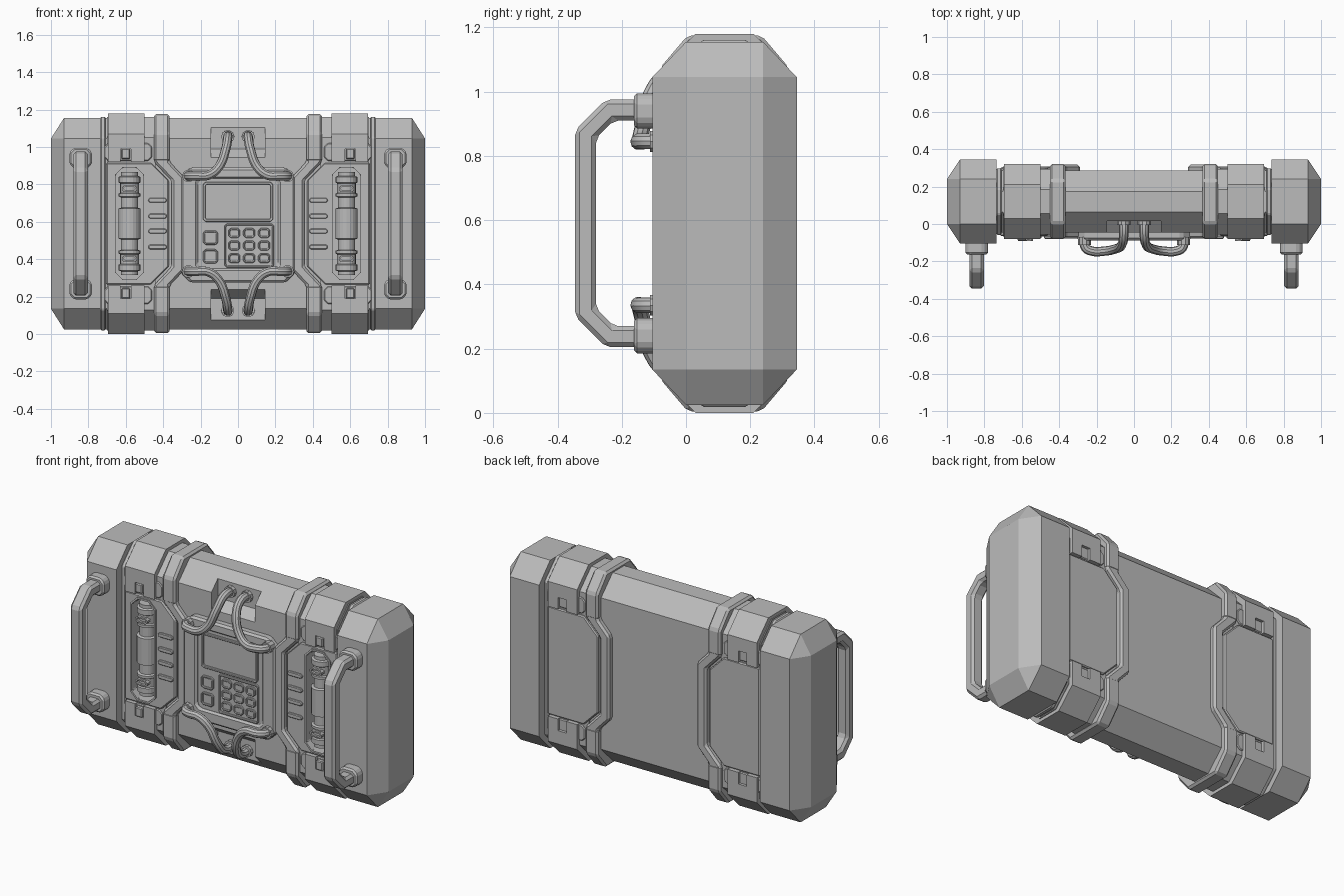
import bpy, bmesh, math
from mathutils import Matrix, Vector

if "Cube" in bpy.data.objects:
    bpy.data.objects.remove(bpy.data.objects["Cube"], do_unlink=True)

# Every part shares one origin at the case centre; heights are measured from it
MID_Y, MID_Z = 0.12, 0.59

grey = bpy.data.materials.new("plain_grey")
grey.use_nodes = True
grey.diffuse_color = (0.5, 0.5, 0.5, 1)
grey.node_tree.nodes["Principled BSDF"].inputs["Base Color"].default_value = (0.5, 0.5, 0.5, 1)


def place(name, mesh, mirror="", bevel=0, cutters=()):
    obj = bpy.data.objects.new(name, mesh)
    bpy.context.collection.objects.link(obj)
    obj.location = (0, MID_Y, MID_Z)
    mesh.transform(Matrix.Translation((0, -MID_Y, 0)))
    mesh.materials.clear()
    mesh.materials.append(grey)
    if bevel:
        mod = obj.modifiers.new("edges", "BEVEL")
        mod.width, mod.segments, mod.limit_method = bevel, 1, "ANGLE"
    if mirror:
        mod = obj.modifiers.new("mirror", "MIRROR")
        mod.use_axis = [a in mirror for a in "XYZ"]
        mod.use_mirror_merge = False
    for cutter in cutters:
        mod = obj.modifiers.new("cut", "BOOLEAN")
        mod.operation, mod.object, mod.solver = "DIFFERENCE", cutter, "EXACT"
    return obj


def finish(bm, name, smooth=False, **kw):
    bmesh.ops.recalc_face_normals(bm, faces=bm.faces)
    for f in bm.faces:
        f.smooth = smooth
    mesh = bpy.data.meshes.new(name)
    bm.to_mesh(mesh)
    bm.free()
    return place(name, mesh, **kw)


def prism(name, loops, a, b, axis="Y", **kw):
    """Extrude an outline, with optional holes, from a to b along an axis."""
    bm = bmesh.new()
    for loop in loops:
        vs = [bm.verts.new((u, a, v) if axis == "Y" else (a, u, v)) for u, v in loop]
        if len(loops) == 1:
            bm.faces.new(vs)
        else:
            for i, v in enumerate(vs):
                bm.edges.new((v, vs[i - 1]))
    if len(loops) > 1:
        bmesh.ops.triangle_fill(bm, edges=bm.edges[:], use_beauty=True)
    out = bmesh.ops.extrude_face_region(bm, geom=bm.faces[:], use_keep_orig=True)
    shift = Vector((0, b - a, 0) if axis == "Y" else (b - a, 0, 0))
    moved = [g for g in out["geom"] if isinstance(g, bmesh.types.BMVert)]
    bmesh.ops.translate(bm, verts=moved, vec=shift)
    return finish(bm, name, **kw)


def rect(x0, x1, z0, z1, c=0):
    if not c:
        return [(x0, z0), (x1, z0), (x1, z1), (x0, z1)]
    return [(x0 + c, z0), (x1 - c, z0), (x1, z0 + c), (x1, z1 - c),
            (x1 - c, z1), (x0 + c, z1), (x0, z1 - c), (x0, z0 + c)]


def sym(points):
    return points + [(u, -v) for u, v in reversed(points)]


def section(hy, hz, cy, cz, low=None):
    """Chamfered case section; low keeps only the part above that height."""
    top = [(MID_Y + hy, hz - cz), (MID_Y + hy - cy, hz),
           (MID_Y - hy + cy, hz), (MID_Y - hy, hz - cz)]
    if low is None:
        return sym(top)
    return top + [(MID_Y - hy, low), (MID_Y + hy, low)]


# Cutters for the cell bays and the cable recesses
bay = rect(0.505, 0.655, -0.3, 0.3, 0.04)
bay_cutter = prism("bay_cutter", [bay], -0.2, 0.03, mirror="X")
recess = [(-0.1, 0.31), (0.015, 0.40), (0.015, 0.6), (-0.1, 0.6)]
recess_cutter = prism("recess_cutter", [recess], -0.145, 0.145, "X", mirror="Z")
for c in (bay_cutter, recess_cutter):
    c.hide_render = True
    c.display_type = "WIRE"
    c.hide_set(True)

# Main body
prism("body", [section(0.165, 0.565, 0.11, 0.11)], -0.75, 0.75, "X",
      cutters=(bay_cutter, recess_cutter))
prism("side_body", [section(0.175, 0.571, 0.11, 0.11)], 0.44, 0.7, "X",
      mirror="X", cutters=(bay_cutter,))
prism("seal_rib", [section(0.178, 0.571, 0.11, 0.11)], 0.708, 0.736, "X", mirror="X", bevel=0.006)

# End caps, tapering outward to a flat rectangle
bm = bmesh.new()
pts = [(x, y, z) for x in (0.735, 0.93) for y, z in section(0.225, 0.565, 0.105, 0.11)]
pts += [(1, y, z) for y, z in rect(0.0, 0.24, -0.455, 0.455)]
bmesh.ops.convex_hull(bm, input=[bm.verts.new(p) for p in pts])
bmesh.ops.dissolve_limit(bm, angle_limit=0.01, verts=bm.verts[:], edges=bm.edges[:])
finish(bm, "end_cap", mirror="X")

# Straps over the top and bottom, bending inward on the front and back
prism("strap_wrap", [section(0.2, 0.585, 0.085, 0.1, 0.33)], 0.365, 0.45, "X",
      mirror="XZ", bevel=0.012)
bend = sym([(0.37, 0.36), (0.365, 0.33), (0.29, 0.25)]) + \
    list(reversed(sym([(0.445, 0.36), (0.45, 0.33), (0.355, 0.23)])))
prism("strap_bend", [bend], -0.078, -0.02, mirror="XY", bevel=0.012)

# Side panels: the front one is open over the bay
panel = sym([(0.705, 0.325), (0.465, 0.325), (0.37, 0.23)])
prism("front_side_panel", [panel, bay], -0.068, -0.03, mirror="X", bevel=0.006)
prism("back_side_panel", [panel], 0.27, 0.308, mirror="X", bevel=0.006)
prism("bay_rim", [rect(0.495, 0.665, -0.31, 0.31, 0.045), bay], -0.075, -0.05, mirror="X")
prism("latch_bed", [rect(0.46, 0.715, 0.335, 0.43, 0.02)], -0.063, -0.03, mirror="XYZ", bevel=0.005)

# Latch plates with a notch between two prongs, and front catches
prism("latch_plate", [section(0.2, 0.59, 0.11, 0.11, 0.40)], 0.5, 0.695, "X", mirror="XZ")
for label, x0, x1 in (("inner", 0.5, 0.572), ("outer", 0.628, 0.695)):
    prism(label + "_latch_prong", [rect(x0, x1, 0.33, 0.41)], -0.08, -0.03, mirror="XYZ")
prism("catch", [rect(0.577, 0.623, 0.345, 0.40)], -0.088, -0.04, mirror="XZ", bevel=0.005)

# Power cells, turned from a stepped profile
bm = bmesh.new()
half = [(0, 0.275), (0.045, 0.275), (0.045, 0.255), (0.058, 0.25), (0.058, 0.22),
        (0.05, 0.215), (0.05, 0.165), (0.058, 0.16), (0.058, 0.145), (0.045, 0.14),
        (0.045, 0.085), (0.06, 0.08)]
CELL = Vector((0.58, -0.03, 0))
vs = [bm.verts.new(CELL + Vector((r, 0, z))) for r, z in sym(half)]
es = [bm.edges.new(pair) for pair in zip(vs, vs[1:])]
bmesh.ops.spin(bm, geom=vs + es, cent=CELL, axis=(0, 0, 1), angle=math.tau, steps=20)
bmesh.ops.remove_doubles(bm, verts=bm.verts, dist=0.0005)
finish(bm, "power_cell", mirror="X")
prism("cell_window", [rect(0.54, 0.62, 0.17, 0.205, 0.012),
                      rect(0.55, 0.61, 0.178, 0.197, 0.006)], -0.092, -0.05, mirror="XZ")

# Vent slats
for z in (0.04, 0.125):
    prism("vent_slat", [rect(0.38, 0.48, z - 0.013, z + 0.013, 0.009)], -0.08, -0.05,
          mirror="XZ", bevel=0.004)

# Control panel with screen, keypad and two square buttons
prism("control_frame", [rect(-0.305, 0.305, -0.315, 0.30, 0.05),
                        rect(-0.215, 0.215, -0.24, 0.24, 0.02)], -0.088, -0.03, bevel=0.012)
prism("control_plate", [rect(-0.25, 0.25, -0.27, 0.27)], -0.074, -0.03)


def framed(name, x0, x1, z0, z1, w):
    prism(name, [rect(x0, x1, z0, z1, 0.012), rect(x0 + w, x1 - w, z0 + w, z1 - w, 0.006)],
          -0.086, -0.06, bevel=0.003)


framed("screen_frame", -0.187, 0.187, 0.01, 0.222, 0.014)
framed("keypad_frame", -0.073, 0.193, -0.235, 0.0, 0.01)
for col in (-0.02, 0.06, 0.14):
    for row in (-0.05, -0.117, -0.185):
        framed("key_rim", col - 0.032, col + 0.032, row - 0.026, row + 0.026, 0.01)
        prism("key", [rect(col - 0.021, col + 0.021, row - 0.015, row + 0.015)], -0.082, -0.06)
for z in (-0.075, -0.175):
    framed("button_rim", -0.187, -0.107, z - 0.038, z + 0.038, 0.01)
    prism("button", [rect(-0.174, -0.12, z - 0.025, z + 0.025)], -0.08, -0.06)

# Cables from the recesses to the panel corners, with collars at both ends


def pipe(name, points, radius):
    cu = bpy.data.curves.new(name, "CURVE")
    cu.dimensions, cu.bevel_depth, cu.bevel_resolution = "3D", radius, 3
    cu.resolution_u, cu.use_fill_caps = 6, True
    sp = cu.splines.new("BEZIER")
    sp.bezier_points.add(len(points) - 1)
    for bp, p in zip(sp.bezier_points, points):
        bp.co = p
        bp.handle_left_type = bp.handle_right_type = "AUTO"
    tmp = bpy.data.objects.new("temp", cu)
    mesh = bpy.data.meshes.new_from_object(tmp)
    bpy.data.objects.remove(tmp)
    obj = place(name, mesh, mirror="XZ")
    bpy.ops.object.select_all(action="DESELECT")
    obj.select_set(True)
    bpy.context.view_layer.objects.active = obj
    bpy.ops.object.shade_smooth_by_angle()


pipe("cable", [(0.055, 0.03, 0.465), (0.055, -0.06, 0.46), (0.065, -0.11, 0.40),
               (0.105, -0.135, 0.30), (0.16, -0.145, 0.258), (0.225, -0.145, 0.255),
               (0.26, -0.125, 0.255), (0.265, -0.07, 0.255)], 0.025)
pipe("panel_collar", [(0.265, -0.07, 0.255), (0.265, -0.112, 0.255)], 0.034)
pipe("recess_collar", [(0.055, 0.03, 0.465), (0.055, -0.005, 0.464)], 0.035)

# Carry handles on octagonal mounts
grip = sym([(-0.12, 0.385), (-0.25, 0.385), (-0.345, 0.29)]) + \
    list(reversed(sym([(-0.12, 0.32), (-0.225, 0.32), (-0.28, 0.265)])))
prism("handle", [grip], 0.803, 0.88, "X", mirror="X", bevel=0.014)
prism("handle_mount", [rect(0.78, 0.902, 0.295, 0.405, 0.025)], -0.162, -0.09, mirror="XZ", bevel=0.01)
